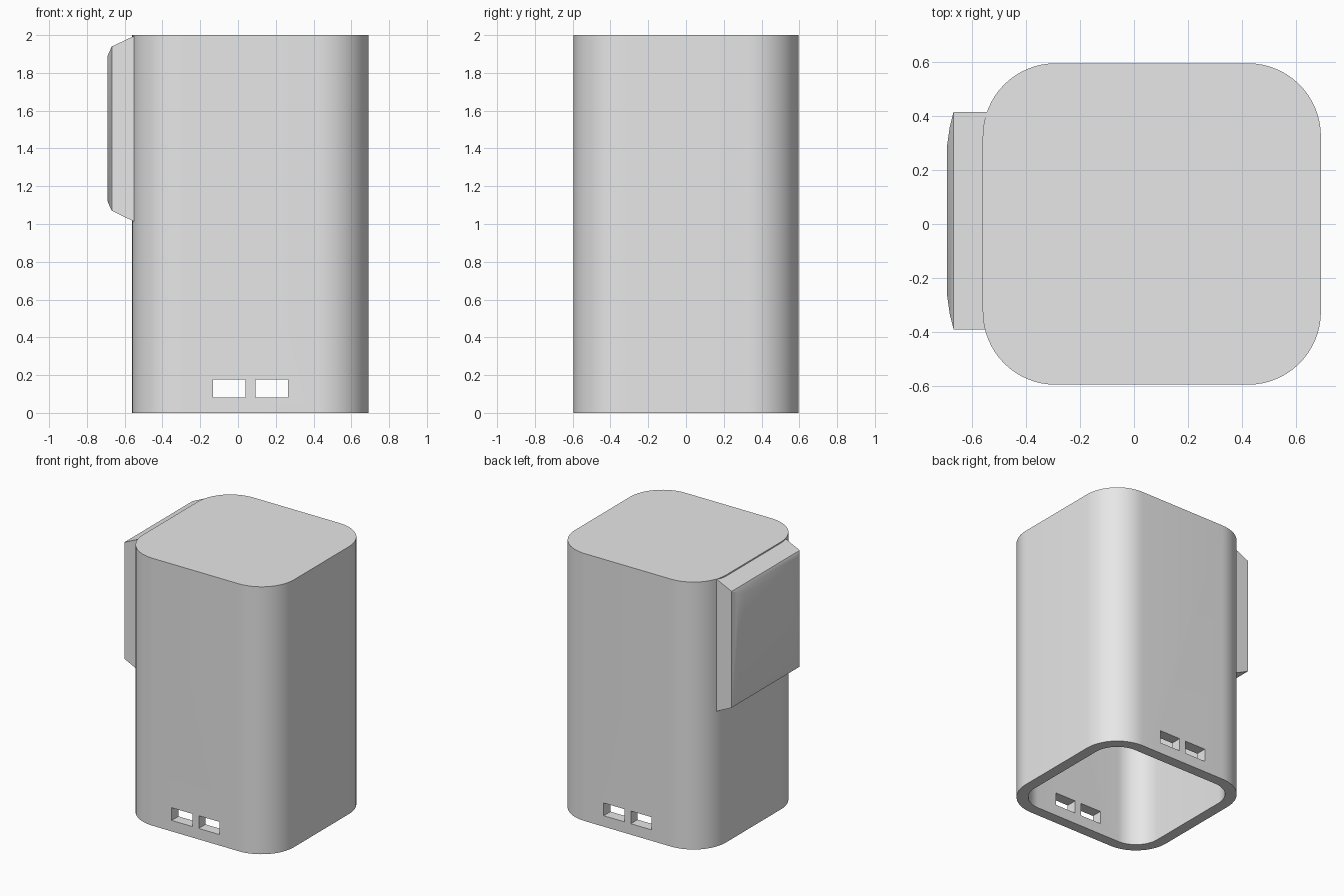
import bpy, bmesh, math

cube = bpy.data.objects.get("Cube")
if cube:
    bpy.data.objects.remove(cube, do_unlink=True)

LEFT, RIGHT, DEPTH, HEIGHT = -0.56, 0.692, 0.595, 2.0
RADIUS, WALL = 0.27, 0.08

grey = bpy.data.materials.new("light_grey")
grey.use_nodes = True
grey.diffuse_color = (0.8, 0.8, 0.8, 1)
grey.node_tree.nodes["Principled BSDF"].inputs["Base Color"].default_value = (0.8, 0.8, 0.8, 1)


def loft(name, rings):
    """Closed solid through a list of rings with equal point counts."""
    bm = bmesh.new()
    loops = [[bm.verts.new(p) for p in ring] for ring in rings]
    for a, b in zip(loops, loops[1:]):
        for i in range(len(a)):
            j = (i + 1) % len(a)
            bm.faces.new((a[i], a[j], b[j], b[i]))
    bm.faces.new(loops[0][::-1])
    bm.faces.new(loops[-1])
    bmesh.ops.recalc_face_normals(bm, faces=bm.faces)
    mesh = bpy.data.meshes.new(name)
    bm.to_mesh(mesh)
    bm.free()
    mesh.materials.append(grey)
    obj = bpy.data.objects.new(name, mesh)
    bpy.context.collection.objects.link(obj)
    return obj


def rounded_ring(inset, z, steps=16):
    """Rounded rectangle outline of the case, moved inwards by inset."""
    r = RADIUS - inset
    cx, hx, hy = (LEFT + RIGHT) / 2, (RIGHT - LEFT) / 2 - RADIUS, DEPTH - RADIUS
    points = []
    for k, (sx, sy) in enumerate(((1, 1), (-1, 1), (-1, -1), (1, -1))):
        for i in range(steps + 1):
            a = math.pi / 2 * (k + i / steps)
            points.append((cx + sx * hx + r * math.cos(a), sy * hy + r * math.sin(a), z))
    return points


def box_ring(x0, x1, y, z0, z1):
    return [(x0, y, z0), (x1, y, z0), (x1, y, z1), (x0, y, z1)]


def panel_ring(x, dy, z0, z1):
    """Upright rectangle across the side panel, narrowed by dy at each end."""
    y0, y1 = -0.39 + dy, 0.415 - dy
    return [(x, y0, z0), (x, y1, z0), (x, y1, z1), (x, y0, z1)]


def smooth(obj, degrees):
    bpy.ops.object.select_all(action="DESELECT")
    obj.select_set(True)
    bpy.context.view_layer.objects.active = obj
    bpy.ops.object.shade_smooth_by_angle(angle=math.radians(degrees))


# Case: rounded shell, open at the bottom
case = loft("case", [rounded_ring(0, 0), rounded_ring(0, HEIGHT)])
cutters = [loft("cavity_cutter", [rounded_ring(WALL, -0.1), rounded_ring(WALL, HEIGHT - WALL)])]

# Pairs of port slots through the front and back walls
for x0 in (-0.132, 0.092):
    cutters.append(loft("slot_cutter", [box_ring(x0, x0 + 0.172, y, 0.082, 0.177) for y in (-1, 1)]))

for cutter in cutters:
    cutter.hide_render = True
    mod = case.modifiers.new("cut", "BOOLEAN")
    mod.operation, mod.solver, mod.object = "DIFFERENCE", "EXACT", cutter
    bpy.context.view_layer.objects.active = case
    bpy.ops.object.modifier_apply(modifier=mod.name)
    bpy.data.objects.remove(cutter, do_unlink=True)
smooth(case, 30)

# Side panel: bevelled pad with a softly domed face
panel = loft("side_panel", [
    panel_ring(-0.54, 0, 1.008, 2.0),
    panel_ring(-0.668, 0, 1.07, 1.94),
    panel_ring(-0.682, 0.055, 1.1, 1.91),
    panel_ring(-0.692, 0.125, 1.125, 1.885),
])
smooth(panel, 25)
